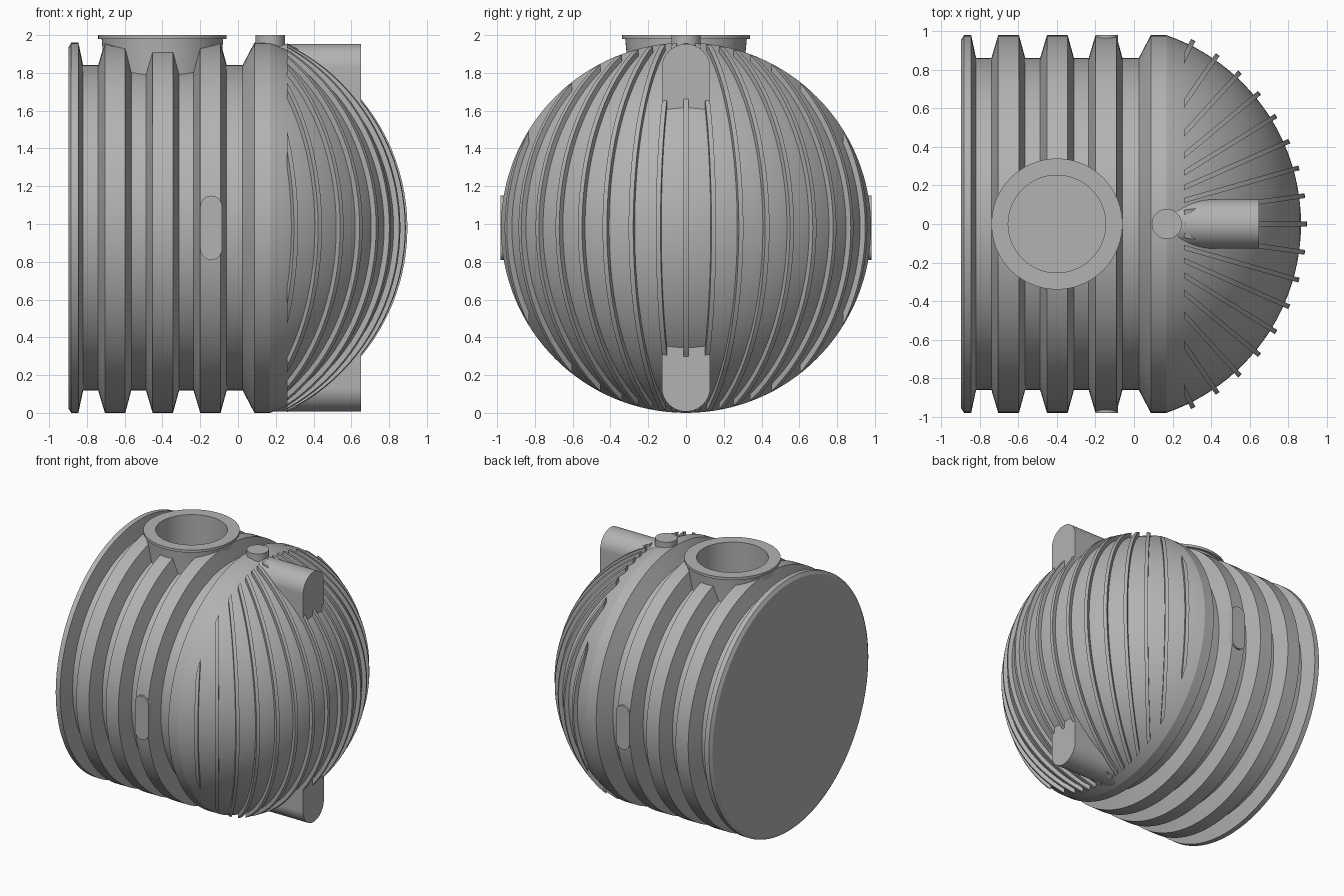
import bpy, bmesh, math
from mathutils import Matrix, Vector

cube = bpy.data.objects.get("Cube")
if cube:
    bpy.data.objects.remove(cube)

grey = bpy.data.materials.new("tank_grey")
grey.use_nodes = True
grey.diffuse_color = (0.45, 0.45, 0.45, 1)
grey.node_tree.nodes["Principled BSDF"].inputs["Base Color"].default_value = (0.45, 0.45, 0.45, 1)

R = 0.98          # tank radius, also the height of its axis
DOME_X = -0.17    # centre of the dome sphere
DOME_R = 1.037
RIB_R = 1.067
RIB_START = 0.26


def finish(name, bm):
    bmesh.ops.remove_doubles(bm, verts=bm.verts, dist=1e-5)
    bmesh.ops.recalc_face_normals(bm, faces=bm.faces)
    mesh = bpy.data.meshes.new(name)
    bm.to_mesh(mesh)
    bm.free()
    mesh.materials.append(grey)
    obj = bpy.data.objects.new(name, mesh)
    bpy.context.collection.objects.link(obj)
    bpy.ops.object.select_all(action='DESELECT')
    obj.select_set(True)
    bpy.context.view_layer.objects.active = obj
    bpy.ops.object.shade_smooth_by_angle(angle=math.radians(15))
    return obj


def lathe(name, profile, centre, axis, steps=96):
    """Revolve (radius, distance along axis) points about the x or z axis."""
    bm = bmesh.new()
    if axis == 'X':
        verts = [bm.verts.new((d, 0, r)) for r, d in profile]
    else:
        verts = [bm.verts.new((r, 0, d)) for r, d in profile]
    edges = [bm.edges.new(pair) for pair in zip(verts, verts[1:])]
    direction = (1, 0, 0) if axis == 'X' else (0, 0, 1)
    bmesh.ops.spin(bm, geom=verts + edges, cent=(0, 0, 0), axis=direction,
                   angle=math.tau, steps=steps, use_merge=False)
    bmesh.ops.translate(bm, verts=bm.verts, vec=centre)
    return finish(name, bm)


def prism(name, outline, a, b):
    """Join two matching outlines; each is made by place(point, depth)."""
    bm = bmesh.new()
    rings = [[bm.verts.new(p) for p in outline(depth)] for depth in (a, b)]
    for ring in rings:
        bm.faces.new(ring)
    for i in range(len(rings[0])):
        bm.faces.new((rings[0][i - 1], rings[0][i], rings[1][i], rings[1][i - 1]))
    return finish(name, bm)


# Ribbed tank body with a shallow dome on one end
VALLEY = 0.862
profile = [(0, -0.898), (0.955, -0.898), (R, -0.883), (R, -0.845), (VALLEY, -0.82)]
for start in (-0.74, -0.487, -0.235):
    profile += [(VALLEY, start), (R, start + 0.035),
                (R, start + 0.143), (VALLEY, start + 0.175)]
profile += [(VALLEY, 0.025), (R, 0.087)]
first = math.asin(R / DOME_R)
for i in range(25):
    t = first * (1 - i / 24)
    profile.append((DOME_R * math.sin(t), DOME_X + DOME_R * math.cos(t)))
body = lathe("tank_body", profile, (0, 0, R), 'X', 128)

# Manhole: recess cut in the body, then a flanged cup set into it
NECK = (-0.4, 0, 0)
cutter = lathe("manhole_cutter", [(0, 1.45), (0.28, 1.45), (0.28, 2.2), (0, 2.2)], NECK, 'Z')
cutter.hide_render = True
cutter.hide_viewport = True
cut = body.modifiers.new("manhole_recess", 'BOOLEAN')
cut.operation = 'DIFFERENCE'
cut.solver = 'EXACT'
cut.object = cutter
lathe("manhole_neck", [(0, 1.5), (0.253, 1.5), (0.253, 2), (0.34, 2), (0.34, 1.98),
                       (0.322, 1.98), (0.305, 1.8), (0.305, 1.4), (0, 1.4)], NECK, 'Z')

# Small vent cap
lathe("vent_cap", [(0, 1.85), (0.078, 1.85), (0.078, 2), (0, 2)], (0.17, 0, 0), 'Z', 48)

# Fan of upright ribs over the dome
for i in range(-8, 9):
    angle = math.radians(7.93 * i)
    spin = Matrix.Rotation(angle, 3, 'Z')

    def rib_outline(t):
        inner = (RIB_START - DOME_X + t * math.sin(angle)) / math.cos(angle)
        sweep = math.acos(inner / RIB_R)
        points = []
        for k in range(41):
            a = sweep * (k / 20 - 1)
            points.append(spin @ Vector((RIB_R * math.cos(a), t, RIB_R * math.sin(a)))
                          + Vector((DOME_X, 0, R)))
        return points

    prism(f"dome_rib_{i + 9}", rib_outline, -0.0125, 0.0125)

# Round-edged pipe housings above and below the dome
for name, side in (("upper_pipe_housing", 1), ("lower_pipe_housing", -1)):
    def housing_outline(x):
        arc = [math.pi * k / 32 for k in range(33)]
        points = [(0.128 * math.cos(a), 0.845 + 0.128 * math.sin(a)) for a in arc]
        points += [(-0.128, 0.5), (0.128, 0.5)]
        return [Vector((x, y, R + side * h)) for y, h in points]

    prism(name, housing_outline, 0.18, 0.65)

# Oblong pads on both flanks
for name, side in (("left_flank_pad", 1), ("right_flank_pad", -1)):
    def pad_outline(y):
        points = []
        for end in (1, -1):
            for k in range(17):
                a = math.pi * k / 16
                points.append(Vector((-0.142 + end * 0.058 * math.cos(a), y * side,
                                      R + end * (0.112 + 0.058 * math.sin(a)))))
        return points

    prism(name, pad_outline, 0.85, 0.981)
